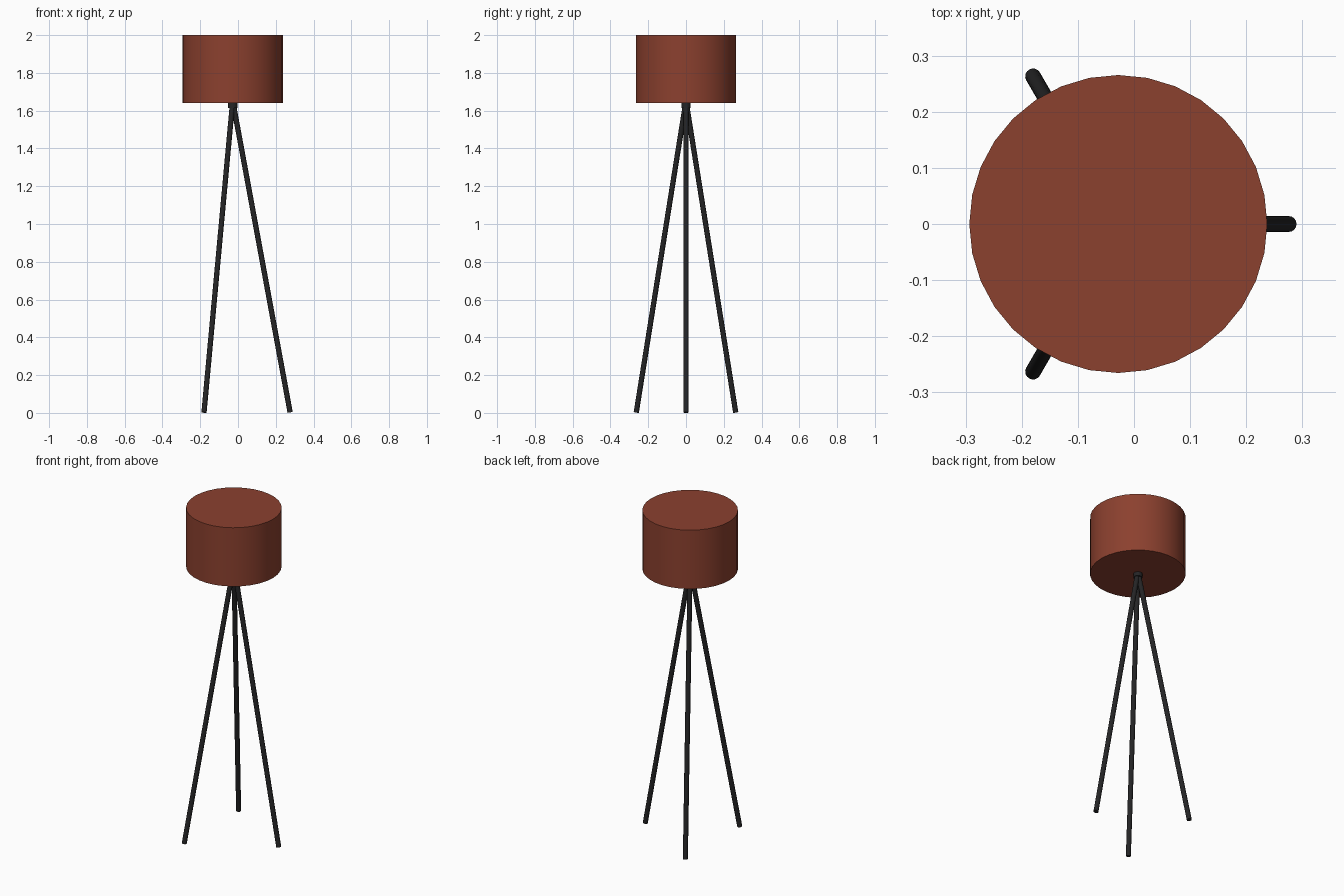
import bpy, math
from mathutils import Vector

if "Cube" in bpy.data.objects:
    bpy.data.objects.remove(bpy.data.objects["Cube"])

CX = -0.028  # axis of the lamp


def material(name, rgb):
    m = bpy.data.materials.new(name)
    m.diffuse_color = (*rgb, 1)
    m.use_nodes = True
    m.node_tree.nodes["Principled BSDF"].inputs["Base Color"].default_value = m.diffuse_color
    return m


rust = material("rust red", (0.26, 0.052, 0.028))
black = material("soft black", (0.018, 0.018, 0.019))


def rod(name, a, b, radius, sides, mat):
    """Closed cylinder running from point a to point b."""
    a, b = Vector(a), Vector(b)
    d = b - a
    bpy.ops.mesh.primitive_cylinder_add(
        vertices=sides, radius=radius, depth=d.length, location=(a + b) / 2,
        rotation=d.to_track_quat('Z', 'Y').to_euler())
    ob = bpy.context.object
    ob.name = name
    ob.data.materials.append(mat)
    bpy.ops.object.shade_smooth_by_angle(angle=math.radians(30))
    return ob


# Drum shade, closed at both ends
rod("shade", (CX, 0, 1.64), (CX, 0, 2.0), 0.2655, 32, rust)

# Small hub under the shade
rod("hub", (CX, 0, 1.615), (CX, 0, 1.66), 0.025, 16, black)

# Three splayed legs meeting at the hub
for i in range(3):
    t = math.radians(120 * i)
    foot = (CX + 0.304 * math.cos(t), 0.304 * math.sin(t), 0.0026)
    top = (CX + 0.004 * math.cos(t), 0.004 * math.sin(t), 1.63)
    rod(f"leg_{i + 1}", foot, top, 0.014, 16, black)
